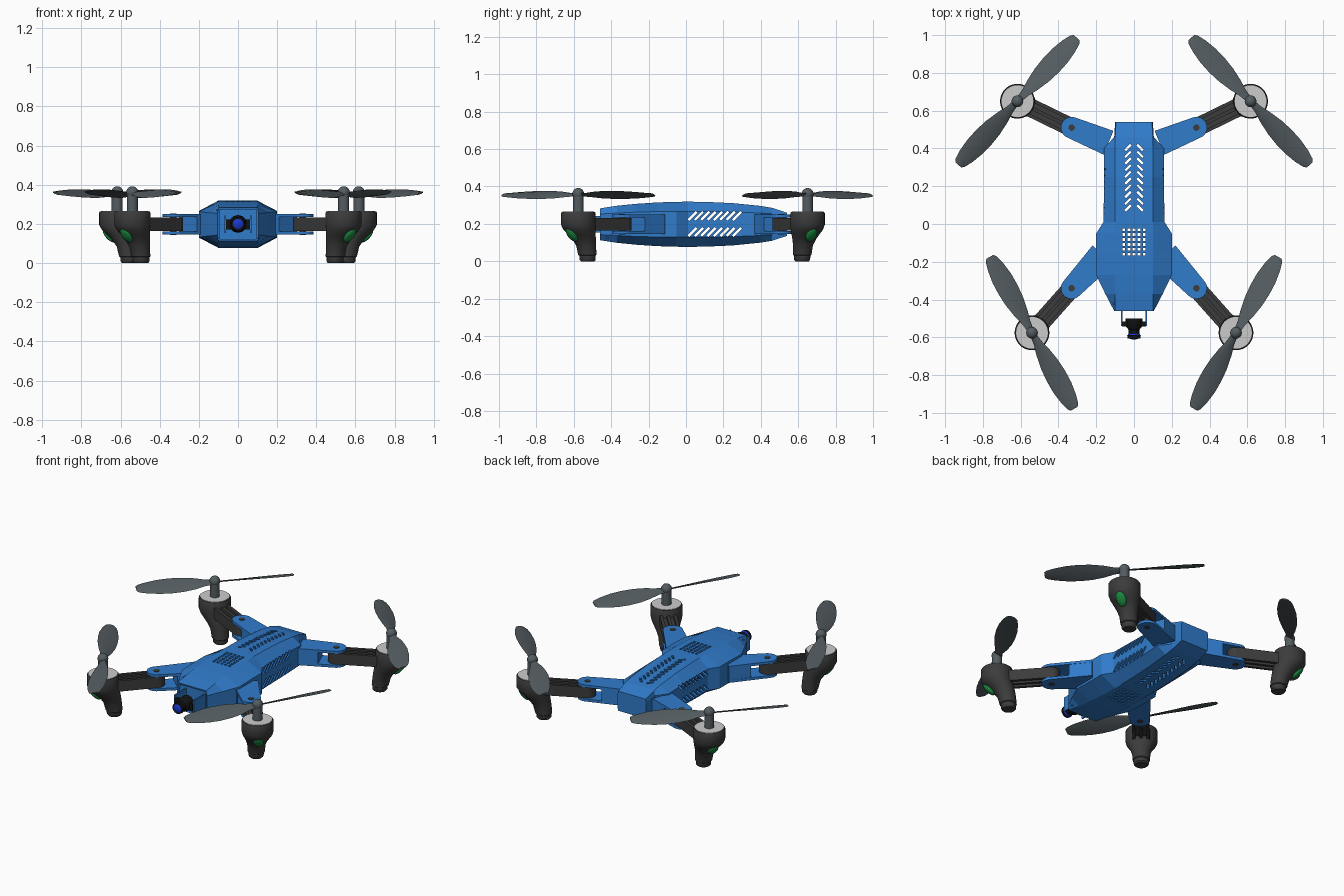
import bpy, bmesh
from math import sin, cos, pi, radians, atan2
from mathutils import Vector, Matrix

if "Cube" in bpy.data.objects:
    bpy.data.objects.remove(bpy.data.objects["Cube"])


def mat(name, r, g, b):
    m = bpy.data.materials.new(name)
    m.diffuse_color = (r, g, b, 1)
    m.use_nodes = True
    m.node_tree.nodes["Principled BSDF"].inputs["Base Color"].default_value = m.diffuse_color
    return m


BLUE = mat("blue", 0.03, 0.20, 0.60)
DARK = mat("dark_grey", 0.045, 0.045, 0.045)
BLADE = mat("blade_grey", 0.09, 0.11, 0.12)
LIGHT = mat("light_grey", 0.55, 0.55, 0.55)
GREEN = mat("green", 0.01, 0.25, 0.05)
BLACK = mat("black", 0.006, 0.006, 0.006)
LENS = mat("lens_blue", 0.01, 0.04, 0.65)


def finish(name, bm, material=None, smooth=None):
    bmesh.ops.recalc_face_normals(bm, faces=bm.faces)
    me = bpy.data.meshes.new(name)
    bm.to_mesh(me)
    bm.free()
    ob = bpy.data.objects.new(name, me)
    bpy.context.collection.objects.link(ob)
    if material:
        me.materials.append(material)
    if smooth:
        bpy.ops.object.select_all(action='DESELECT')
        ob.select_set(True)
        bpy.context.view_layer.objects.active = ob
        bpy.ops.object.shade_smooth_by_angle(angle=radians(smooth))
    return ob


def loft(bm, rings, cap_start=True, cap_end=True):
    rows = [[bm.verts.new(p) for p in r] for r in rings]
    n = len(rows[0])
    for a, b in zip(rows, rows[1:]):
        for i in range(n):
            bm.faces.new((a[i], a[(i + 1) % n], b[(i + 1) % n], b[i]))
    if cap_start:
        bm.faces.new(rows[0])
    if cap_end:
        bm.faces.new(rows[-1])


def prism(bm, pts, z0, z1):
    loft(bm, [[(x, y, z) for x, y in pts] for z in (z0, z1)])


def box(bm, c, size, rot=Matrix()):
    bmesh.ops.create_cube(bm, size=1, matrix=Matrix.Translation(c) @ rot @ Matrix.Diagonal((*size, 1)))


def circle(cx, cy, r, z, n=40):
    return [(cx + r * cos(2 * pi * i / n), cy + r * sin(2 * pi * i / n), z) for i in range(n)]


def ball(name, matrix, material):
    bm = bmesh.new()
    bmesh.ops.create_uvsphere(bm, u_segments=24, v_segments=14, radius=1, matrix=matrix)
    return finish(name, bm, material, 60)


# Hollow body: y, side half width, half height, side half height
bm = bmesh.new()
MID = 0.198
stations = [(-.46, .105, .085, .055), (-.37, .152, .099, .060), (-.27, .20, .109, .065),
            (-.15, .20, .117, .068), (-.05, .20, .120, .068), (.01, .162, .121, .068),
            (.12, .16, .119, .068), (.25, .16, .113, .066), (.40, .16, .098, .060),
            (.46, .105, .088, .056), (.54, .10, .062, .045)]
rings = []
for y, w, h, s in stations:
    t = 0.1 if y < .5 else .095
    rings.append([(x, y, MID + z) for x, z in
                  ((t, h), (w, s), (w, -s), (t, -h), (-t, -h), (-w, -s), (-w, s), (-t, h))])
loft(bm, rings, cap_start=False)
body = finish("body_shell", bm, BLUE)
sol = body.modifiers.new("wall", 'SOLIDIFY')
sol.thickness, sol.offset = 0.012, -1

# Vent cutters: top chevrons and grid, side slots
bm = bmesh.new()
for s in (1, -1):
    for i in range(10):
        box(bm, (s * .032, .085 + i * .0355, MID), (.043, .012, .5), Matrix.Rotation(-s * radians(45), 4, 'Z'))
for i in range(5):
    for j in range(6):
        box(bm, ((i - 2) * .027, -.03 - j * .026, MID), (.015, .015, .5))
top_cut = finish("top_vent_cutter", bm)
bm = bmesh.new()
for z in (.243, .157):
    for i in range(8):
        box(bm, (0, .035 + i * .034, z), (.6, .062, .013), Matrix.Rotation(radians(45), 4, 'X'))
side_cut = finish("side_vent_cutter", bm)
for c in (top_cut, side_cut):
    c.hide_render = True
    c.hide_set(True)
    b = body.modifiers.new("vents", 'BOOLEAN')
    b.operation, b.object, b.solver = 'DIFFERENCE', c, 'EXACT'

# Nose wall and camera brackets
bm = bmesh.new()
box(bm, (0, -.42, MID), (.22, .01, .15))
for s in (1, -1):
    box(bm, (s * .066, -.48, MID), (.008, .12, .09))
finish("nose_bracket", bm, BLUE)

# Camera with round lens
bm = bmesh.new()
box(bm, (0, -.53, .197), (.125, .025, .05))
prof = [(-.50, .045), (-.545, .042), (-.56, .028), (-.585, .028), (-.59, .036), (-.605, .034)]
loft(bm, [[(x, y, z + .2) for x, z, _ in circle(0, 0, r, 0, 24)] for y, r in prof])
finish("camera_body", bm, BLACK, 40)
ball("camera_lens", Matrix.Translation((0, -.592, .2)) @ Matrix.Diagonal((.034, .02, .034, 1)), LENS)


def tongue(root, tip, hw, r, n=14):
    """Plate outline with a straight root and a round tip."""
    root, tip = Vector(root), Vector(tip)
    d = (tip - root).normalized()
    p = Vector((-d.y, d.x))
    pts = [root - p * hw]
    pts += [tip + r * (d * cos(a) + p * sin(a)) for a in (-pi / 2 + pi * i / n for i in range(n + 1))]
    return pts + [root + p * hw]


# root, pivot, motor, root half width, blade angle, pitch sign
corners = {"front": ((.165, -.165), (.33, -.34), (.54, -.576), .075, 61, 1),
           "rear": ((.135, .43), (.33, .51), (.617, .65), .068, -47, -1)}
for end, (root, piv, mot, hw, ang, pitch) in corners.items():
    for s, side in ((1, "right"), (-1, "left")):
        tag = f"{end}_{side}_"
        R, P, M = (Vector((s * q[0], q[1])) for q in (root, piv, mot))
        d = (M - P).normalized()
        n = Vector((-d.y, d.x))

        # Blue forked arm
        bm = bmesh.new()
        outline = tongue(R, P, hw, .057)
        prism(bm, outline, .234, .25)
        prism(bm, outline, .146, .162)
        k = R.lerp(P, .55)
        e = (P - R).normalized()
        q = Vector((-e.y, e.x))
        prism(bm, [R - q * hw, k - q * .062, k + q * .062, R + q * hw], .15, .246)
        finish(tag + "arm_fork", bm, BLUE, 30)

        # Pivot screw
        bm = bmesh.new()
        loft(bm, [circle(*P, .017, z, 20) for z in (.143, .253)])
        finish(tag + "pivot_screw", bm, DARK, 30)

        # Grey folding arm: web, knuckle, rails and centre rib
        bm = bmesh.new()
        prism(bm, tongue(M, P, .045, .048), .18, .216)
        loft(bm, [circle(*P, .048, z, 28) for z in (.164, .232)])
        for off0, off1 in ((.04, .04), (-.04, -.04), (.0, .0)):
            a, b = P + n * off0, M - d * .04 + n * off1
            w = n * .009
            prism(bm, [a - w, b - w, b + w, a + w], .164, .232)
        finish(tag + "folding_arm", bm, DARK, 30)

        # Motor pod leaning inward to a foot: z, offset, radius
        bm = bmesh.new()
        pod = [(0, -.067, .036), (.008, -.067, .043), (.03, -.066, .044), (.034, -.065, .049),
               (.085, -.056, .053), (.12, -.04, .064), (.145, -.024, .075), (.17, -.008, .086),
               (.195, 0, .092), (.258, 0, .092), (.264, 0, .088)]
        loft(bm, [circle(*(M + d * o), r, z) for z, o, r in pod])
        finish(tag + "motor_pod", bm, DARK, 40)
        bm = bmesh.new()
        loft(bm, [circle(*M, .084, z) for z in (.25, .267)])
        finish(tag + "pod_cap", bm, LIGHT, 30)

        # Green lamp on the outer slope
        c = M + d * .046
        ball(tag + "lamp", Matrix.Translation((c.x, c.y, .142)) @ Matrix.Rotation(atan2(d.y, d.x), 4, 'Z')
             @ Matrix.Rotation(radians(42), 4, 'Y') @ Matrix.Diagonal((.018, .03, .046, 1)), GREEN)

        # Shaft and hub
        bm = bmesh.new()
        loft(bm, [circle(*M, .028, z, 24) for z in (.26, .35)])
        finish(tag + "shaft", bm, BLADE, 30)
        ball(tag + "hub", Matrix.Translation((M.x, M.y, .361)) @ Matrix.Scale(.031, 4), BLADE)

        # Two twisted blades: radius, half chord, pitch in degrees
        bm = bmesh.new()
        shape = [(.01, .018, 26), (.06, .025, 26), (.12, .042, 25), (.19, .055, 23), (.26, .060, 21),
                 (.33, .058, 19), (.40, .047, 17), (.445, .034, 16), (.46, .022, 16)]
        th = radians(ang)
        for turn in (0, pi):
            u = Vector((s * cos(th + turn), sin(th + turn), 0))
            v = Vector((s * -sin(th + turn), cos(th + turn), 0))
            rows = []
            for r, c, tilt in shape:
                t = radians(tilt) * pitch
                chord = v * cos(t) - Vector((0, 0, sin(t)))
                nrm = chord.cross(u).normalized()
                ctr = Vector((M.x, M.y, .355)) + u * r
                if nrm.z < 0:
                    nrm = -nrm
                rows.append([ctr + chord * c * a + nrm * b for a, b in
                             ((1, 0), (.5, .005), (-.5, .005), (-1, 0), (-.5, -.003), (.5, -.003))])
            loft(bm, rows)
        finish(tag + "propeller", bm, BLADE, 40)
